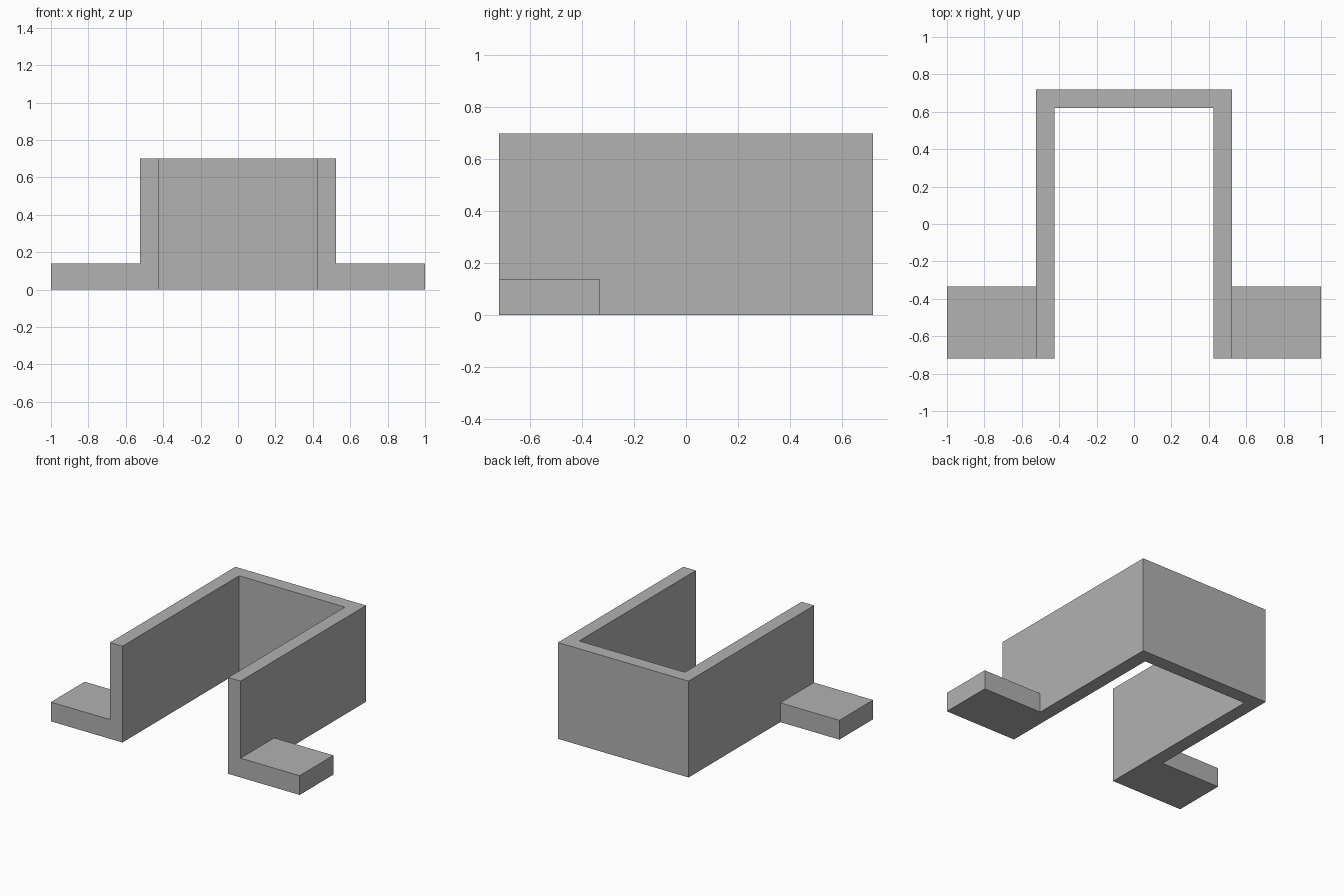
import bpy
import bmesh

default_cube = bpy.data.objects.get("Cube")
if default_cube:
    bpy.data.objects.remove(default_cube, do_unlink=True)

grey = bpy.data.materials.new("plain grey")
grey.use_nodes = True
colour = (0.445, 0.445, 0.445, 1)
grey.diffuse_color = colour
grey.node_tree.nodes["Principled BSDF"].inputs["Base Color"].default_value = colour


def prism(name, outline, height):
    """Extrude a floor outline straight up from z = 0."""
    bm = bmesh.new()
    base = bm.faces.new([bm.verts.new((x, y, 0)) for x, y in outline])
    top = bmesh.ops.extrude_face_region(bm, geom=[base], use_keep_orig=True)
    moved = [v for v in top["geom"] if isinstance(v, bmesh.types.BMVert)]
    bmesh.ops.translate(bm, verts=moved, vec=(0, 0, height))
    bmesh.ops.recalc_face_normals(bm, faces=bm.faces)
    mesh = bpy.data.meshes.new(name)
    bm.to_mesh(mesh)
    bm.free()
    mesh.materials.append(grey)
    obj = bpy.data.objects.new(name, mesh)
    bpy.context.collection.objects.link(obj)
    return obj


outer, inner = 0.525, 0.425
front, back, back_inner = -0.72, 0.72, 0.62

# U-shaped wall, open at the front
half = [(inner, back_inner), (inner, front), (outer, front), (outer, back)]
prism("u_wall", half + [(-x, y) for x, y in reversed(half)], 0.70)

# Mounting tabs at the front foot of each side
tab = [(outer, front), (1, front), (1, -0.333), (outer, -0.333)]
for name, side in (("left_tab", 1), ("right_tab", -1)):
    prism(name, [(side * x, y) for x, y in tab], 0.14)
